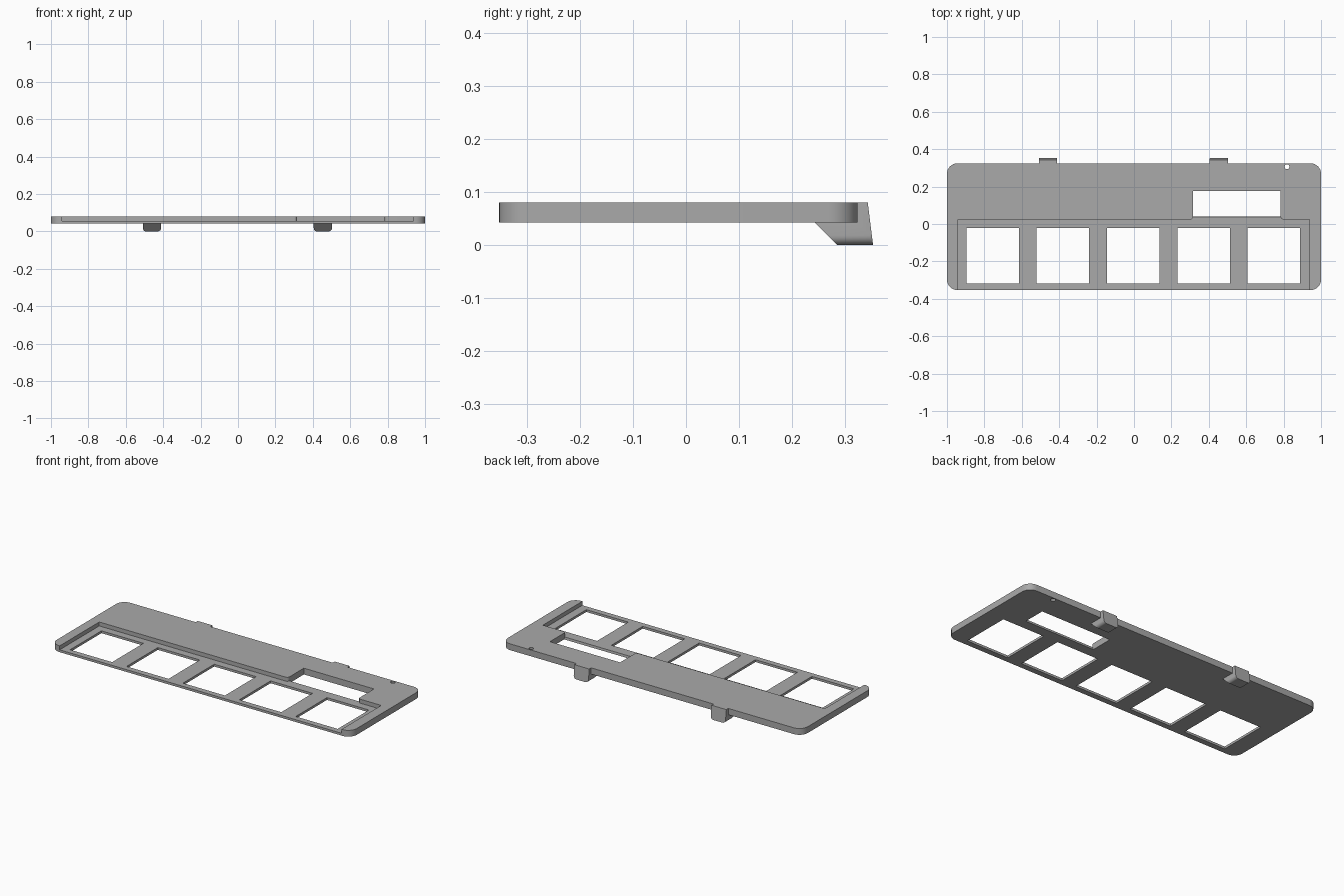
import bpy, bmesh
from math import pi, sin, cos
from mathutils import Vector

if "Cube" in bpy.data.objects:
    bpy.data.objects.remove(bpy.data.objects["Cube"])

grey = bpy.data.materials.new("mid grey")
grey.use_nodes = True
grey.diffuse_color = (0.4, 0.4, 0.4, 1)
grey.node_tree.nodes["Principled BSDF"].inputs["Base Color"].default_value = grey.diffuse_color

BOTTOM, FLOOR, TOP = 0.042, 0.056, 0.08
FRONT, BACK = -0.353, 0.324


def rounded(corners, steps=8):
    """Outline from (x, y, radius) corners, with curved fillets."""
    out = []
    for i, (x, y, r) in enumerate(corners):
        p = Vector((x, y))
        if not r:
            out.append(p)
            continue
        a = (Vector(corners[i - 1][:2]) - p).normalized() * r
        b = (Vector(corners[(i + 1) % len(corners)][:2]) - p).normalized() * r
        for k in range(steps + 1):
            t = k / steps * pi / 2
            out.append(p + a * (1 - sin(t)) + b * (1 - cos(t)))
    return out


def box(x0, x1, y0, y1, r=0):
    return rounded([(x0, y0, r), (x1, y0, r), (x1, y1, r), (x0, y1, r)])


def prism(name, outline, lo, hi, along_x=False):
    """Extrude an outline along z, or a (y, z) outline along x."""
    bm = bmesh.new()
    place = (lambda p: (lo, p[0], p[1])) if along_x else (lambda p: (p[0], p[1], lo))
    face = bm.faces.new([bm.verts.new(place(p)) for p in outline])
    ext = bmesh.ops.extrude_face_region(bm, geom=[face])
    move = Vector((hi - lo, 0, 0)) if along_x else Vector((0, 0, hi - lo))
    bmesh.ops.translate(bm, vec=move, verts=[v for v in ext["geom"] if isinstance(v, bmesh.types.BMVert)])
    bmesh.ops.recalc_face_normals(bm, faces=bm.faces)
    mesh = bpy.data.meshes.new(name)
    bm.to_mesh(mesh)
    bm.free()
    mesh.materials.append(grey)
    obj = bpy.data.objects.new(name, mesh)
    bpy.context.collection.objects.link(obj)
    return obj


def activate(obj):
    bpy.ops.object.select_all(action="DESELECT")
    obj.select_set(True)
    bpy.context.view_layer.objects.active = obj


def cut(obj, cutter):
    mod = obj.modifiers.new("cut", "BOOLEAN")
    mod.operation, mod.solver, mod.object = "DIFFERENCE", "EXACT", cutter
    activate(obj)
    bpy.ops.object.modifier_apply(modifier=mod.name)
    bpy.data.objects.remove(cutter)


# Rounded face plate
plate = prism("face_plate", box(-1, 1, FRONT, BACK, 0.055), BOTTOM, TOP)

# Recess open at the front, with a bay for the wide window
left, right, step, bay = 0.316, 0.784, 0.024, 0.176
recess = rounded([(-0.942, -0.5, 0), (0.938, -0.5, 0), (0.938, step, 0), (right, step, 0.016),
                  (right, bay, 0), (left, bay, 0), (left, step, 0.016), (-0.942, step, 0)])
cut(plate, prism("recess_cutter", recess, FLOOR, 0.2))

# Wide window with a slanted front wall
slot = [(0.048, 0), (bay, 0), (bay, 0.07), (0.036, 0.07)]
cut(plate, prism("slot_cutter", slot, left, right, along_x=True))

# Five key windows
for i in range(-2, 3):
    x = -0.004 + 0.376 * i
    cut(plate, prism("window_cutter", box(x - 0.14, x + 0.14, -0.319, -0.021), 0, 0.2))

# Pin hole
hole = [(0.818 + 0.013 * cos(k * pi / 12), 0.306 + 0.013 * sin(k * pi / 12)) for k in range(24)]
cut(plate, prism("hole_cutter", hole, 0, 0.2))

# Rear hooks with rounded lower edges
profile = [(0.243, BOTTOM), (0.285, 0), (0.353, 0), (0.343, TOP), (BACK, TOP), (BACK, BOTTOM)]
hooks = []
for side, x in (("left", 0.454), ("right", -0.46)):
    hook = prism(side + "_hook", profile, x - 0.049, x + 0.049, along_x=True)
    bm = bmesh.new()
    bm.from_mesh(hook.data)
    edges = [e for e in bm.edges if all(v.co.z < 0.001 for v in e.verts)
             and abs(e.verts[0].co.x - e.verts[1].co.x) < 0.001]
    bmesh.ops.bevel(bm, geom=edges, offset=0.018, segments=6, profile=0.5, affect="EDGES")
    bm.to_mesh(hook.data)
    bm.free()
    hooks.append(hook)

for obj in [plate] + hooks:
    activate(obj)
    bpy.ops.object.shade_smooth_by_angle(angle=pi / 6)
